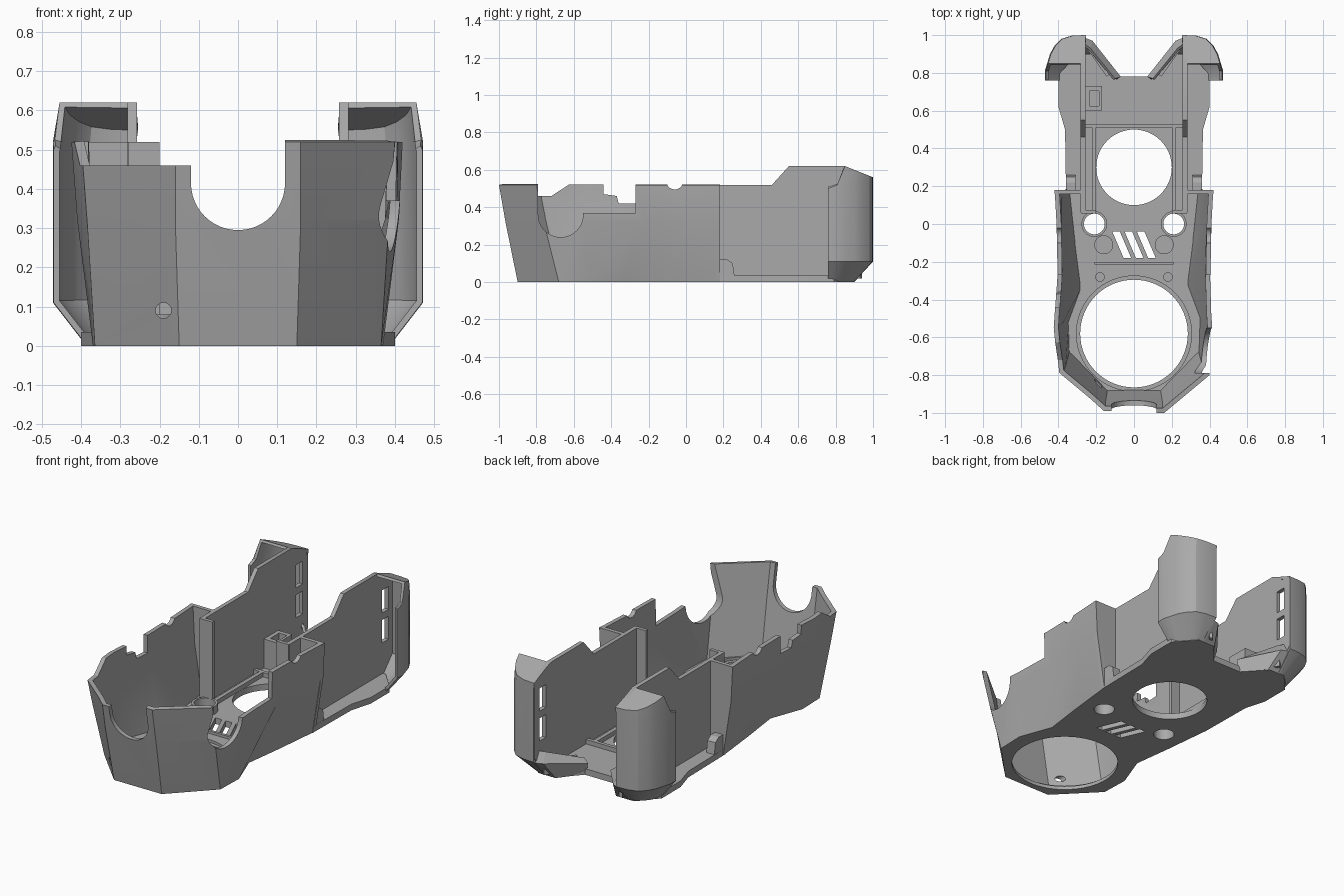
import bpy, bmesh, math

cube = bpy.data.objects.get("Cube")
if cube:
    bpy.data.objects.remove(cube, do_unlink=True)

grey = bpy.data.materials.new("matte_grey")
grey.use_nodes = True
grey.diffuse_color = (0.4, 0.4, 0.4, 1)
grey.node_tree.nodes["Principled BSDF"].inputs["Base Color"].default_value = (0.4, 0.4, 0.4, 1)
parts = []


def add(name, bm, fix=True):
    if fix:
        bmesh.ops.recalc_face_normals(bm, faces=bm.faces)
    me = bpy.data.meshes.new(name)
    bm.to_mesh(me)
    bm.free()
    me.materials.append(grey)
    ob = bpy.data.objects.new(name, me)
    bpy.context.collection.objects.link(ob)
    parts.append(ob)
    return ob


def prism(name, pts, axis, lo, hi, side=1):
    """Extrude a 2D outline along an axis; side=-1 mirrors it in x."""
    def place(p, t):
        x, y, z = {"x": (t, *p), "y": (p[0], t, p[1]), "z": (*p, t)}[axis]
        return (x * side, y, z)
    bm = bmesh.new()
    a = [bm.verts.new(place(p, lo)) for p in pts]
    b = [bm.verts.new(place(p, hi)) for p in pts]
    bm.faces.new(a)
    bm.faces.new(b)
    for i in range(len(pts)):
        j = (i + 1) % len(pts)
        bm.faces.new((a[i], a[j], b[j], b[i]))
    return add(name, bm)


def box(name, x0, x1, y0, y1, z0, z1, side=1):
    return prism(name, [(x0, y0), (x1, y0), (x1, y1), (x0, y1)], "z", z0, z1, side)


def arc(cx, cy, r, a0=0, a1=360, n=48):
    n_pts = n if a1 - a0 == 360 else n + 1
    return [(cx + r * math.cos(math.radians(a0 + (a1 - a0) * i / n)),
             cy + r * math.sin(math.radians(a0 + (a1 - a0) * i / n))) for i in range(n_pts)]


def bake(ob):
    """Replace the mesh by its modified result."""
    deps = bpy.context.evaluated_depsgraph_get()
    deps.update()
    me = bpy.data.meshes.new_from_object(ob.evaluated_get(deps))
    ob.modifiers.clear()
    ob.data = me


def cut(ob, *cutters):
    for c in cutters:
        m = ob.modifiers.new("cut", "BOOLEAN")
        m.operation, m.solver, m.object = "DIFFERENCE", "EXACT", c
        bake(ob)
        parts.remove(c)
        bpy.data.objects.remove(c, do_unlink=True)


def loft(name, rings, thick, cap=None, mirror=False):
    """Skin open rings of points, thicken inwards."""
    bm = bmesh.new()
    rows = [[bm.verts.new(p) for p in r] for r in rings]
    for a, b in zip(rows, rows[1:]):
        for i in range(len(a) - 1):
            bm.faces.new((a[i], a[i + 1], b[i + 1], b[i]))
    if cap:
        bm.faces.new(rows[-1][cap[0]:] + [bm.verts.new(cap[1])])
    ob = add(name, bm, False)
    m = ob.modifiers.new("thick", "SOLIDIFY")
    m.thickness, m.offset, m.use_even_offset = thick, -1, True
    if mirror:
        ob.modifiers.new("mirror", "MIRROR").use_mirror_merge = False
    bake(ob)
    return ob


# Faceted front shell, flaring upwards
def full(half, z):
    return [(-x, y, z) for x, y in half] + [(x, y, z) for x, y in reversed(half)]


foot = [(.36, .18), (.33, -.1), (.30, -.33), (.37, -.52), (.365, -.68), (.15, -.9)]
middle = [(.41, .18), (.41, 0), (.40, -.22), (.41, -.54), (.385, -.76), (.16, -.965)]
rim = [(.42, .18), (.41, 0), (.405, -.25), (.425, -.55), (.40, -.8), (.16, -1)]
shell = loft("front_shell", [full(foot, 0), full(middle, .32), full(rim, .52)], .025)
cut(shell,
    # round mouth in the nose
    prism("mouth", arc(0, .415, .12, 180, 360, 24) + [(.12, .7), (-.12, .7)], "y", -1.2, -.7),
    # lowered right front corner
    box("corner", -.6, -.08, -1.2, -.72, .46, .7),
    # scooped left wall
    prism("scoop", arc(-.67, .36, .12, 180, 360, 20)
          + [(-.55, .37), (-.27, .37), (-.27, .7), (-.79, .7)], "x", .2, .6),
    # stepped right wall
    prism("steps", [(-.76, .46), (-.72, .46), (-.62, .525), (-.62, .7), (-.76, .7)], "x", -.6, -.2),
    prism("notch", [(-.44, .47), (-.37, .46), (-.36, .42), (-.27, .42), (-.27, .7), (-.44, .7)],
          "x", -.6, -.2),
    prism("dip", arc(-.06, .54, .045, n=20), "x", -.6, .6),
    prism("screw_hole", arc(-.19, .09, .02, n=16), "y", -1.2, -.7))

# Floor with its openings
side_line = [(.09, .78), (.2, .9), (.3, .9), (.4, .79), (.4, .62), (.365, .5)] + foot
floor = prism("floor", side_line + [(-x, y) for x, y in reversed(side_line)], "z", 0, .035)
cut(floor,
    prism("fan_hole", arc(0, -.58, .285, n=64), "z", -.1, .1),
    prism("fan_recess", arc(0, -.58, .305, n=64), "z", .02, .1),
    prism("rear_hole", arc(0, .3, .2, n=64), "z", -.1, .1),
    *[prism("bolt_hole", arc(s * .21, 0, .055, n=32), "z", -.1, .1) for s in (1, -1)],
    # three plain vent slots
    *[prism("vent", [(x - .05, -.04), (x - .01, -.04), (x + .05, -.18), (x + .01, -.18)],
            "z", -.1, .1) for x in (-.065, 0, .065)])

for s, tag in ((1, "left_"), (-1, "right_")):
    # Long inner wall with two windows near its end
    wall = prism(tag + "inner_wall",
                 [(.06, .01), (.06, .52), (.46, .52), (.55, .62), (.85, .62), (.995, .562),
                  (.995, .13), (.9, .01)], "x", .258, .282, s)
    cut(wall, *[box("window", .2, .3, .89, .95, z, z + .13, s) for z in (.21, .38)])
    box(tag + "wall_flange", .2, .28, .055, .075, .03, .52, s)
    # Wall closing the back of the front shell
    prism(tag + "cross_wall", [(.26, 0), (.36, 0), (.41, .32), (.42, .52), (.26, .52)],
          "y", .158, .181, s)
    prism(tag + "gusset", [(.17, .03), (.17, .12), (.22, .12), (.25, .1), (.26, .03)],
          "x", .31, .36, s)
    # Guides and pads on the floor
    box(tag + "floor_rail", .2, .222, .07, .52, .03, .06, s)
    prism(tag + "pad", arc(.16, -.11, .05, n=24), "z", .03, .045, s)
    prism(tag + "small_pad", arc(.18, -.28, .025, n=16), "z", .03, .045, s)
    boss = prism(tag + "bolt_boss", arc(.21, 0, .068, n=32), "z", .0, .08, s)
    cut(boss, prism("bore", arc(.21, 0, .055, n=32), "z", -.1, .2, s))
    # Vane inside the rear duct
    prism(tag + "duct_vane", [(.13, .79), (.145, .78), (.25, .93), (.235, .94)], "z", .02, .1, s)

box("floor_crossbar", -.26, .26, .51, .53, .03, .06)
box("deck_ridge", -.21, .21, -.215, -.2, .03, .05)
block = box("connector_block", -.26, -.17, .6, .73, .03, .2)
cut(block, box("pocket", -.235, -.185, .625, .705, .06, .3))

# Curved rear wings with a sloping cap
curve = [(.47, .76), (.472, .81), (.46, .85), (.445, .9), (.42, .945), (.385, .98), (.33, .997), (.26, 1)]
low = [(x - .085 * min(1, (x - .26) / .15), .76 + (y - .76) * .58) for x, y in curve]
wing = loft("rear_wings", [
    [(x, y, 0.0) for x, y in low],
    [(x, y, .11) for x, y in curve],
    [(x, y, .50 if y < .8 else .52) for x, y in curve],
    [(x - .005, y, .51 if y < .8 else .525 if y < .84 else .62 - (y - .85) * .4) for x, y in curve]],
    .015, cap=(2, (.26, .85, .62)), mirror=True)

# Angled air ducts between the wings
loft("rear_ducts", [
    [(.27, .9, 0), (.19, .9, 0), (.09, .77, 0)],
    [(.27, .99, .1), (.22, .97, .1), (.07, .78, .07)],
    [(.27, .96, .16), (.23, .93, .15), (.1, .77, .09)]], .015, mirror=True)

# Smooth the curves, keep the creases
bpy.ops.object.select_all(action="DESELECT")
for ob in parts:
    ob.select_set(True)
bpy.context.view_layer.objects.active = shell
bpy.ops.object.shade_smooth_by_angle(angle=math.radians(22))
